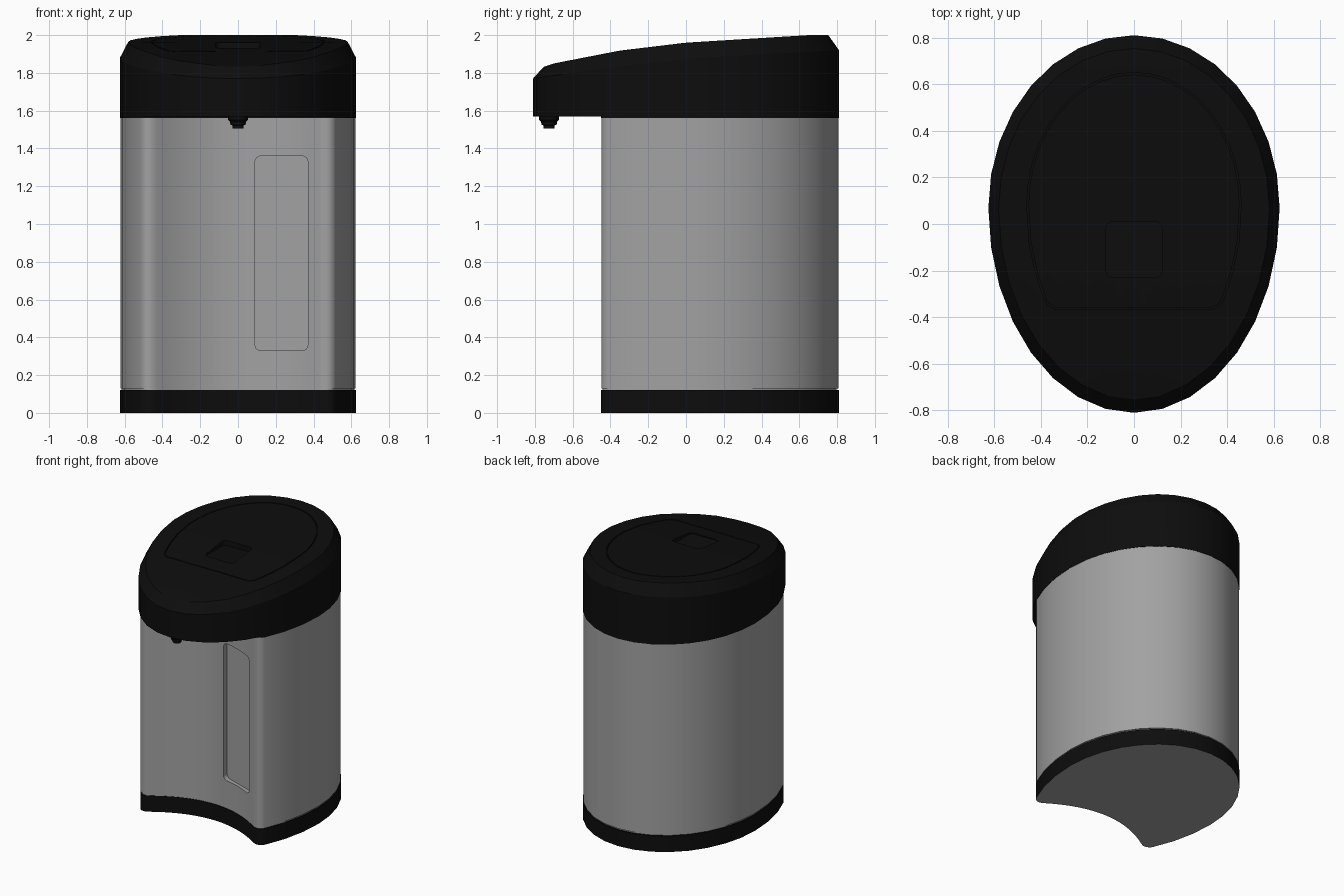
import bpy, bmesh, math

if "Cube" in bpy.data.objects:
    bpy.data.objects.remove(bpy.data.objects["Cube"])

def material(name, c):
    m = bpy.data.materials.new(name)
    m.diffuse_color = (c[0], c[1], c[2], 1)
    m.use_nodes = True
    m.node_tree.nodes["Principled BSDF"].inputs["Base Color"].default_value = m.diffuse_color
    return m

STEEL = material("brushed grey", (0.36, 0.36, 0.36))
BLACK = material("black plastic", (0.004, 0.004, 0.004))

def lerp(table, v):
    if v <= table[0][0]:
        return table[0][1]
    for (a, p), (b, q) in zip(table, table[1:]):
        if v <= b:
            return p + (q - p) * (v - a) / (b - a)
    return table[-1][1]

def top_z(y):
    return lerp([(-.76, 1.83), (-.70, 1.85), (-.35, 1.918), (0, 1.96), (.65, 2.0), (.76, 2.0)], y)

def rim_z(y):
    return lerp([(-.81, 1.77), (-.4, 1.83), (.07, 1.88), (.81, 1.92)], y)

def loft(name, loops, mats, closed=False):
    """Skin matching loops; cap the ends, or join last to first when closed."""
    bm = bmesh.new()
    rows = [[bm.verts.new(p) for p in loop] for loop in loops]
    pairs = list(zip(rows, rows[1:])) + ([(rows[-1], rows[0])] if closed else [])
    for a, b in pairs:
        n = len(a)
        for i in range(n):
            j = (i + 1) % n
            bm.faces.new((a[i], a[j], b[j], b[i]))
    if not closed:
        bm.faces.new(rows[0])
        bm.faces.new(rows[-1])
    bmesh.ops.recalc_face_normals(bm, faces=bm.faces)
    me = bpy.data.meshes.new(name)
    bm.to_mesh(me)
    bm.free()
    ob = bpy.data.objects.new(name, me)
    bpy.context.collection.objects.link(ob)
    for m in mats:
        me.materials.append(m)
    return ob

def at(outline, z, s=1.0, c=(0, 0)):
    """Place a plan outline at height z (number or function of y), scaled about c."""
    pts = [(c[0] + (x - c[0]) * s, c[1] + (y - c[1]) * s) for x, y in outline]
    return [(x, y, z(y) if callable(z) else z) for x, y in pts]

def activate(ob):
    bpy.ops.object.select_all(action='DESELECT')
    ob.select_set(True)
    bpy.context.view_layer.objects.active = ob

def cut(ob, cutter):
    mod = ob.modifiers.new("cut", 'BOOLEAN')
    mod.operation = 'DIFFERENCE'
    mod.solver = 'EXACT'
    mod.object = cutter
    activate(ob)
    bpy.ops.object.modifier_apply(modifier=mod.name)
    bpy.data.objects.remove(cutter)

def smooth(ob, deg=30):
    activate(ob)
    bpy.ops.object.shade_smooth_by_angle(angle=math.radians(deg))

def mirror(half):
    """Half outline on +x, starting and ending on x = 0."""
    return half + [(-x, y) for x, y in half[-2:0:-1]]

def rounded_rect(x0, x1, y0, y1, r, n=4):
    pts = []
    for cx, cy, a0 in ((x1 - r, y1 - r, 0), (x0 + r, y1 - r, 90), (x0 + r, y0 + r, 180), (x1 - r, y0 + r, 270)):
        for k in range(n + 1):
            a = math.radians(a0 + 90 * k / n)
            pts.append((cx + r * math.cos(a), cy + r * math.sin(a)))
    return pts

def egg(t):
    c = math.cos(t)
    return (.625 * math.sin(t), .07 + (.74 if c > 0 else .88) * c)

# plan outlines: egg-shaped lid, and body with a concave front
N = 16
half = [egg(math.pi * k / N) for k in range(N + 1)]
half[0], half[-1] = (0, .81), (0, -.81)
lid_outline = mirror(half)
M = 12
body_half = [p for p in half if p[1] > -.36]
body_half += [(.519, -.42), (.507, -.437), (.485, -.449), (.46, -.45)]
for k in range(M + 1):
    x = .43 * (1 - k / M)
    body_half.append((x, -.295 - .14 * (x / .43) ** 2))
body_outline = mirror(body_half)

# steel body with a narrow shadow gap above the base
body = loft("body", [at(body_outline, .11, .985), at(body_outline, .13, .985),
                     at(body_outline, .13, .996), at(body_outline, 1.565, .996)], [STEEL])
# recessed water-level window
rect = rounded_rect(.09, .37, .33, 1.36, .03)
back = [(x, -.258 - (x - .09) * .35, z) for x, z in rect]
front = [(x, -.6, z) for x, z in rect]
cut(body, loft("window_cutter", [front, back], [STEEL]))
smooth(body)

# base with grey underside
base = loft("base", [at(body_outline, 0), at(body_outline, .12)], [BLACK, STEEL])
for p in base.data.polygons:
    if abs(p.normal.z) > .9 and p.center.z < .01:
        p.material_index = 1
smooth(base)

# collar under the lid
smooth(loft("collar", [at(body_outline, 1.56), at(body_outline, 1.6)], [BLACK]))

# sloping lid
loops = [at(lid_outline, 1.57), at(lid_outline, rim_z)]
loops += [at(lid_outline, top_z, s) for s in (.93, .86, .73, .6, .46, .32, .18, .02)]
lid = loft("lid", loops, [BLACK])

# seam groove around the hinged panel
d_half = [(.46 * math.sin(a), .08 + .57 * math.cos(a)) for a in [math.pi / 2 * k / 10 for k in range(11)]]
d_half += [(.45, -.08), (.425, -.2), (.39, -.31), (.375, -.345), (.34, -.365), (0, -.365)]
panel = mirror(d_half)
low = lambda y: top_z(y) - .012
high = lambda y: top_z(y) + .05
c = (0, .1)
cut(lid, loft("seam_cutter", [at(panel, low), at(panel, high), at(panel, high, .984, c),
                              at(panel, low, .984, c)], [BLACK], closed=True))

# finger pocket of the latch, deeper towards the back
latch = rounded_rect(-.12, .12, -.23, .01, .03)
floor = lambda y: 1.925 - (y + .23) * .02
cut(lid, loft("latch_cutter", [at(latch, floor), at(latch, 2.1)], [BLACK]))
smooth(lid, 25)

# spout under the overhang
ring = [(math.cos(2 * math.pi * k / 20), math.sin(2 * math.pi * k / 20)) for k in range(20)]
steps = [(.055, 1.58), (.052, 1.55), (.042, 1.54), (.04, 1.525), (.03, 1.522), (.03, 1.505)]
spout = loft("spout", [[(r * x, -.725 + r * y, z) for x, y in ring] for r, z in steps], [BLACK])
smooth(spout)
